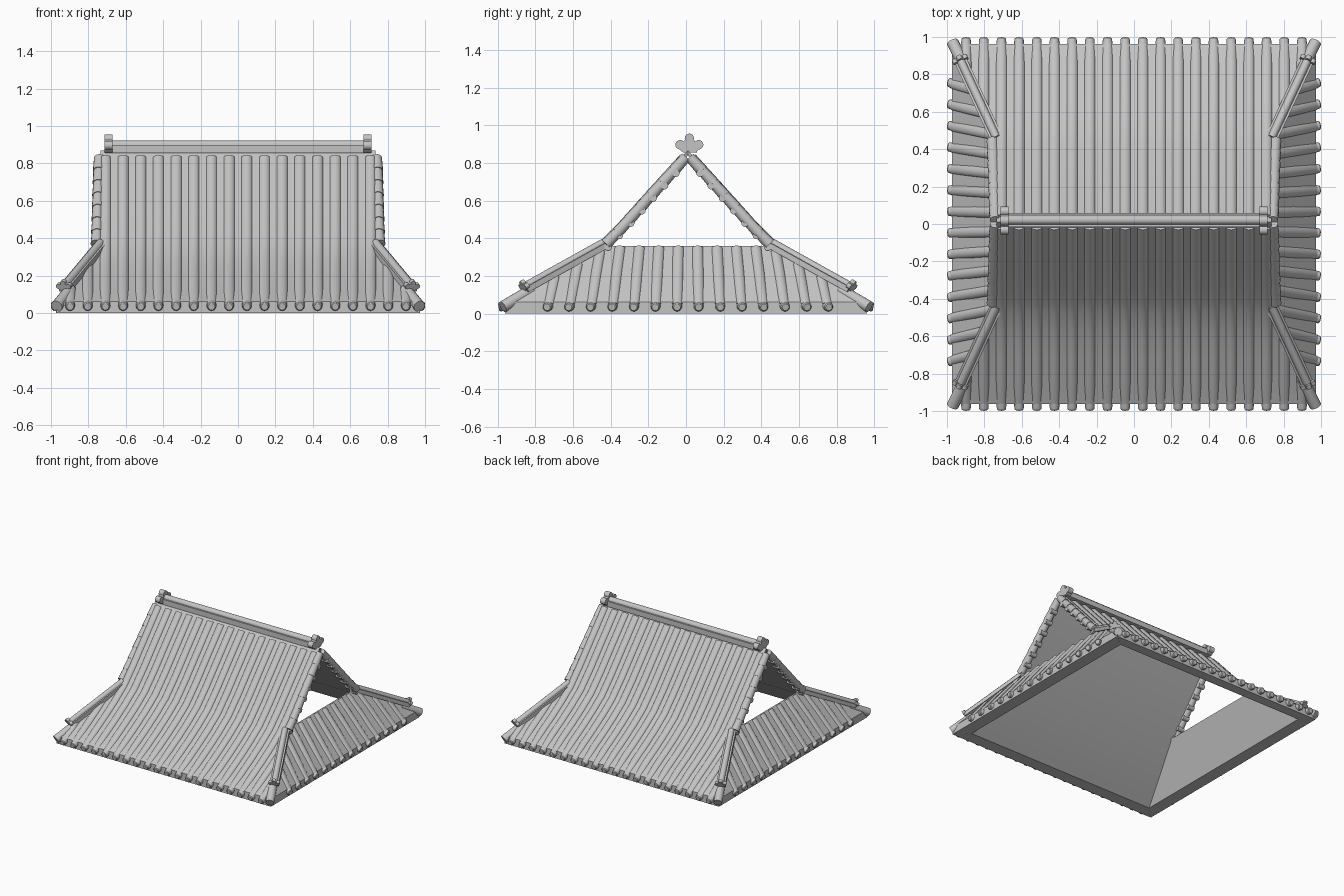
import bpy, bmesh
from math import sin, cos, pi, radians
from mathutils import Vector

cube = bpy.data.objects.get("Cube")
if cube:
    bpy.data.objects.remove(cube, do_unlink=True)

GREY = 0.55
mat = bpy.data.materials.new("grey roof clay")
mat.use_nodes = True
mat.diffuse_color = (GREY, GREY, GREY, 1)
mat.node_tree.nodes["Principled BSDF"].inputs["Base Color"].default_value = (GREY, GREY, GREY, 1)

SHIFT = 0.01          # small depth offset of everything above the eaves
SLOPE = [(0.962, 0.062), (0.85, 0.125), (0.72, 0.196), (0.6, 0.268), (0.48, 0.35),
         (0.42, 0.41), (0.35, 0.481), (0.22, 0.626), (0, 0.868)]
SKIRT = [(0.972, 0.062), (0.85, 0.212), (0.73, 0.358)]
GABLE_X = 0.735
SIDES = (-1, 1)


def height(profile, d):
    """Height of a slope at distance d from the centre."""
    for (d0, z0), (d1, z1) in zip(profile, profile[1:]):
        if d >= d1:
            return z0 + (z1 - z0) * (d - d0) / (d1 - d0)
    return profile[-1][1]


def hip_y(x):
    return 0.47 + (x - 0.73) * 0.5 / 0.24


def hip_x(y):
    return max(GABLE_X, 0.73 + (y - 0.47) * 0.24 / 0.5)


def circle(r, n=14, u=0, v=0):
    return [(u + r * cos(2 * pi * i / n), v + r * sin(2 * pi * i / n)) for i in range(n)]


def sweep(bm, path, section, scales=None):
    """Sweep a closed section along a path, with flat ends."""
    path = [Vector(p) for p in path]
    rings = []
    for i, p in enumerate(path):
        t = (path[min(i + 1, len(path) - 1)] - path[max(i - 1, 0)]).normalized()
        side = t.cross(Vector((0, 0, 1))).normalized()
        up = side.cross(t)
        s = scales[i] if scales else 1
        rings.append([bm.verts.new(p + side * u * s + up * v * s) for u, v in section])
    bridge(bm, rings)


def bridge(bm, rings):
    n = len(rings[0])
    for a, b in zip(rings, rings[1:]):
        for j in range(n):
            k = (j + 1) % n
            bm.faces.new((a[j], a[k], b[k], b[j]))
    bm.faces.new(rings[0][::-1])
    bm.faces.new(rings[-1])


def finish(name, bm):
    bmesh.ops.recalc_face_normals(bm, faces=bm.faces)
    mesh = bpy.data.meshes.new(name)
    bm.to_mesh(mesh)
    bm.free()
    mesh.materials.append(mat)
    ob = bpy.data.objects.new(name, mesh)
    bpy.context.collection.objects.link(ob)
    bpy.ops.object.select_all(action='DESELECT')
    ob.select_set(True)
    bpy.context.view_layer.objects.active = ob
    bpy.ops.object.shade_smooth_by_angle(angle=radians(35))


# Roof shells: closed slope profile (distance, height, half width) with flat underside rim
main_loop = [(0.962, 0, 0.97)]
main_loop += [(d, z, min(hip_x(d), 0.97)) for d, z in SLOPE]
main_loop += [(0, 0.84, GABLE_X), (0.45, 0.32, GABLE_X), (0.87, 0, 0.87)]
skirt_loop = [(0.972, 0, 0.962), (0.972, 0.062, 0.962), (0.73, 0.358, 0.47),
              (0.715, 0.345, 0.46), (0.87, 0, 0.87)]
for s, label in zip(SIDES, ("front", "back")):
    bm = bmesh.new()
    bridge(bm, [[bm.verts.new((e * w, s * d + (SHIFT if d < 0.9 else 0), z))
                 for d, z, w in main_loop] for e in SIDES])
    finish(label + "_slope", bm)
for s, label in zip(SIDES, ("right", "left")):
    bm = bmesh.new()
    bridge(bm, [[bm.verts.new((s * d, e * w + (SHIFT if d < 0.9 else 0), z))
                 for d, z, w in skirt_loop] for e in SIDES])
    finish(label + "_skirt", bm)

# Low rounded cover tiles
half_round = [(0.028 * cos(pi * i / 10), 0.015 * sin(pi * i / 10) ** 1.5) for i in range(11)]


def tile_row(bm, profile, start, place):
    """One row of cover tile from the eave to distance start, plus its rounded eave end."""
    stops = [d for d, z in profile if d > start + 0.01] + [start]
    path = [place(d, height(profile, d) - (0.01 if d > 0.95 else 0)) for d in stops]
    sweep(bm, path, half_round)
    sweep(bm, [place(0.92, 0.055), place(0.975, 0.039), place(0.99, 0.035), place(0.995, 0.034)],
          circle(0.026, 16), [1, 1, 0.92, 0.7])


for s, label in zip(SIDES, ("front", "back")):
    bm = bmesh.new()
    for i in range(20):
        x = (i - 9.5) * 0.0945
        top = hip_y(abs(x)) if abs(x) > GABLE_X else 0.03
        tile_row(bm, SLOPE, top, lambda d, z: (x, s * d + SHIFT * (d < 0.9), z))
    finish(label + "_cover_tiles", bm)
for s, label in zip(SIDES, ("right", "left")):
    bm = bmesh.new()
    for i in range(14):
        y = (i - 6.5) * 0.115
        # rows fan inwards slightly towards the top
        tile_row(bm, SKIRT, hip_x(abs(y)),
                 lambda d, z: (s * d, y * (1 - 0.4 * (0.99 - d)) + SHIFT, z))
    finish(label + "_cover_tiles", bm)


def ridge_section(w, low, step, r):
    """Stepped base with a round cap."""
    cap = [(r * cos(pi * i / 8), step + r * sin(pi * i / 8)) for i in range(9)]
    return [(-w, low), (w, low), (w, step)] + cap + [(-w, step)]


def blossom(bm, pos, along, size, half):
    """Lobed end ornament made of overlapping discs."""
    pos, along = Vector(pos), Vector(along).normalized() * half
    for u, v, r in ((0, 0, 0.55), (0, 0.5, 0.4), (-0.8, -0.05, 0.4), (0.8, -0.05, 0.4),
                    (-0.45, -0.3, 0.38), (0.45, -0.3, 0.38)):
        sweep(bm, [pos - along, pos + along], circle(r * size, 14, u * size, v * size))


# Main ridge and its end ornaments
bm = bmesh.new()
sweep(bm, [(-0.71, 0.022, 0.89), (0.71, 0.022, 0.89)], ridge_section(0.037, -0.035, 0.008, 0.025))
finish("main_ridge", bm)
bm = bmesh.new()
for s in SIDES:
    blossom(bm, (s * 0.692, 0.018, 0.9), (1, 0, 0), 0.062, 0.022)
finish("main_ridge_ornaments", bm)

# Hip ridges, their ornaments and the splayed corner tiles
hips, flowers, corners = bmesh.new(), bmesh.new(), bmesh.new()
for sx in SIDES:
    for sy in SIDES:
        top = Vector((sx * 0.735, sy * 0.45 + SHIFT, 0.376))
        end = Vector((sx * 0.93, sy * 0.87 + SHIFT, 0.142))
        sweep(hips, [top, end], ridge_section(0.034, -0.03, 0, 0.022))
        blossom(flowers, end + Vector((0, 0, 0.006)), end - top, 0.036, 0.012)
        sweep(corners, [(sx * 0.895, sy * 0.82, 0.125), (sx * 0.97, sy * 0.972, 0.036)],
              circle(0.032, 16))
finish("hip_ridges", hips)
finish("hip_ornaments", flowers)
finish("corner_tiles", corners)

# Gable edge tiles: overlapping tapered rolls with round ends underneath
rolls, ends = bmesh.new(), bmesh.new()
COUNT = 7
for sx in SIDES:
    for sy in SIDES:
        def edge(k, drop):
            d = 0.01 + 0.42 * k / COUNT
            return (sx * (0.742 + 0.014 * k / COUNT), sy * d + SHIFT, height(SLOPE, d) - drop)
        for k in range(COUNT):
            sweep(rolls, [edge(k, 0.026), edge(k + 1.08, 0.026)], circle(0.03), [0.92, 1.06])
            x, y, z = edge(k + 0.9, 0.052)
            sweep(ends, [(sx * 0.72, y, z), (sx * 0.775, y, z)], circle(0.02))
finish("gable_edge_tiles", rolls)
finish("gable_edge_tile_ends", ends)
